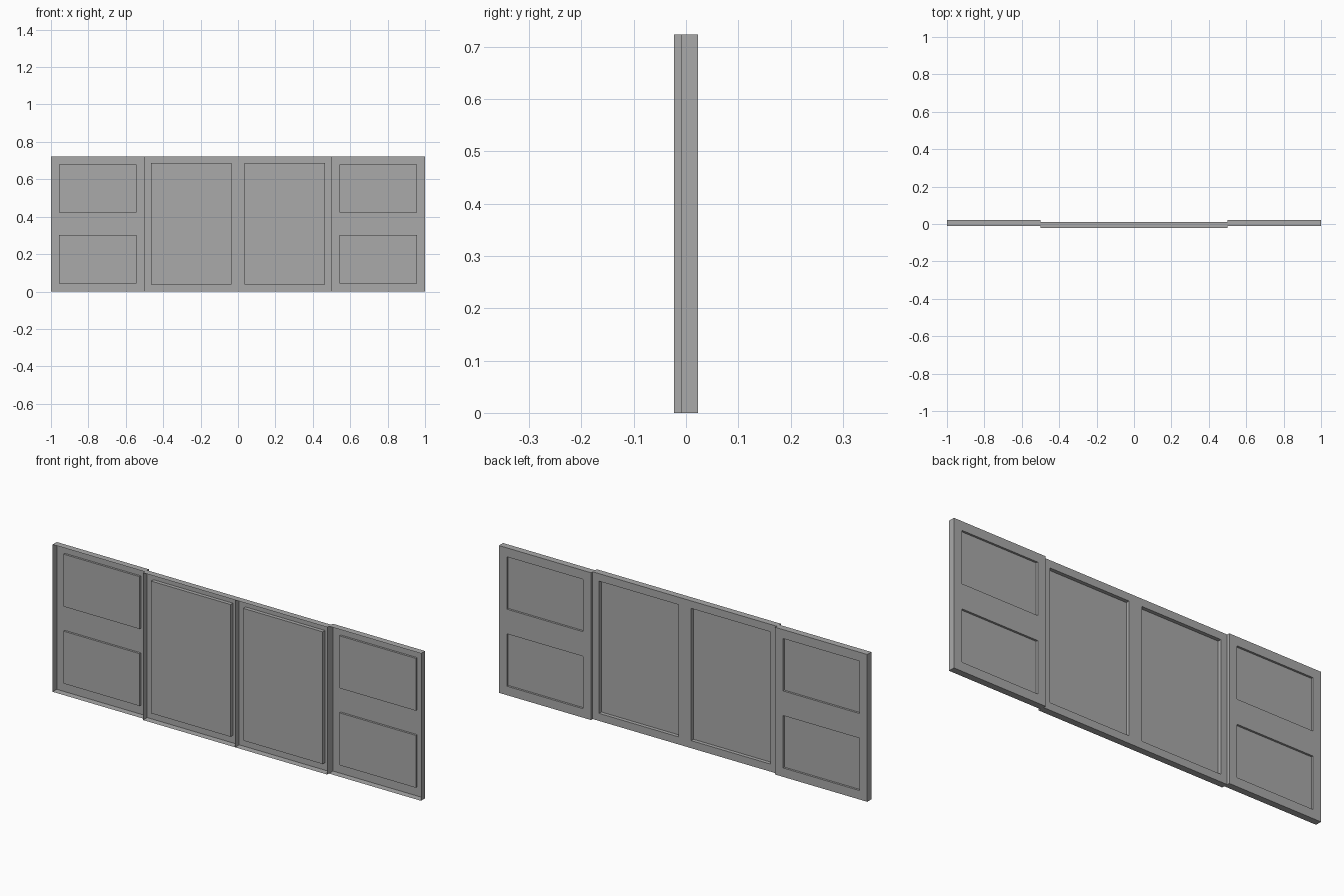
import bpy
import bmesh

cube = bpy.data.objects.get("Cube")
if cube:
    bpy.data.objects.remove(cube, do_unlink=True)

HEIGHT = 0.723
FLANGE = 0.032

grey = bpy.data.materials.new("plain_grey")
grey.use_nodes = True
COLOUR = (0.4, 0.4, 0.4, 1)
grey.diffuse_color = COLOUR
grey.node_tree.nodes["Principled BSDF"].inputs["Base Color"].default_value = COLOUR


def pressed_panel(name, xs, zs, back, depth, ribs=()):
    """Thin sheet with pressed-in fields, rim flanges and optional ribs.
    Every second cell of the xs by zs grid is a pressed field."""
    bm = bmesh.new()
    grid = [[bm.verts.new((x, back, z)) for z in zs] for x in xs]
    fields = []
    for i in range(len(xs) - 1):
        for j in range(len(zs) - 1):
            face = bm.faces.new((grid[i][j], grid[i][j + 1],
                                 grid[i + 1][j + 1], grid[i + 1][j]))
            if i % 2 and j % 2:
                fields.append(face)

    # rim flanges and ribs, folded towards the front
    rim = [e for e in bm.edges if e.is_boundary
           or any(all(abs(v.co.x - r) < 1e-5 for v in e.verts) for r in ribs)]
    folded = bmesh.ops.extrude_edge_only(bm, edges=rim)["geom"]
    bmesh.ops.translate(bm, vec=(0, -FLANGE, 0),
                        verts=[g for g in folded if isinstance(g, bmesh.types.BMVert)])

    # pressed fields with upright walls
    pressed = bmesh.ops.extrude_discrete_faces(bm, faces=fields)["faces"]
    bmesh.ops.translate(bm, vec=(0, -depth, 0),
                        verts=list({v for f in pressed for v in f.verts}))

    mesh = bpy.data.meshes.new(name)
    bm.to_mesh(mesh)
    bm.free()
    mesh.materials.append(grey)
    obj = bpy.data.objects.new(name, mesh)
    bpy.context.collection.objects.link(obj)


# side panels, two fields each
side_x = [0.5, 0.543, 0.957, 1]
side_z = [0, 0.044, 0.301, 0.422, 0.679, HEIGHT]
pressed_panel("left_panel", side_x, side_z, 0.0225, 0.01)
pressed_panel("right_panel", [-x for x in reversed(side_x)], side_z, 0.0225, 0.01)

# double centre panel, with a rib down the middle
half_x = [0.035, 0.466, 0.5]
centre_x = [-x for x in reversed(half_x)] + [0] + half_x
centre_z = [0, 0.037, HEIGHT - 0.037, HEIGHT]
# the middle stile is two cells wide, so the second half keeps the odd rhythm
centre_x.remove(0)
pressed_panel("centre_panel", centre_x, centre_z, 0.0095, 0.018)

# middle rib of the centre panel
pressed_rib = bmesh.new()
rib_corners = [(0, 0.0095, 0), (0, 0.0095 - FLANGE, 0),
               (0, 0.0095 - FLANGE, HEIGHT), (0, 0.0095, HEIGHT)]
pressed_rib.faces.new([pressed_rib.verts.new(c) for c in rib_corners])
rib_mesh = bpy.data.meshes.new("middle_rib")
pressed_rib.to_mesh(rib_mesh)
pressed_rib.free()
rib_mesh.materials.append(grey)
rib = bpy.data.objects.new("middle_rib", rib_mesh)
bpy.context.collection.objects.link(rib)
